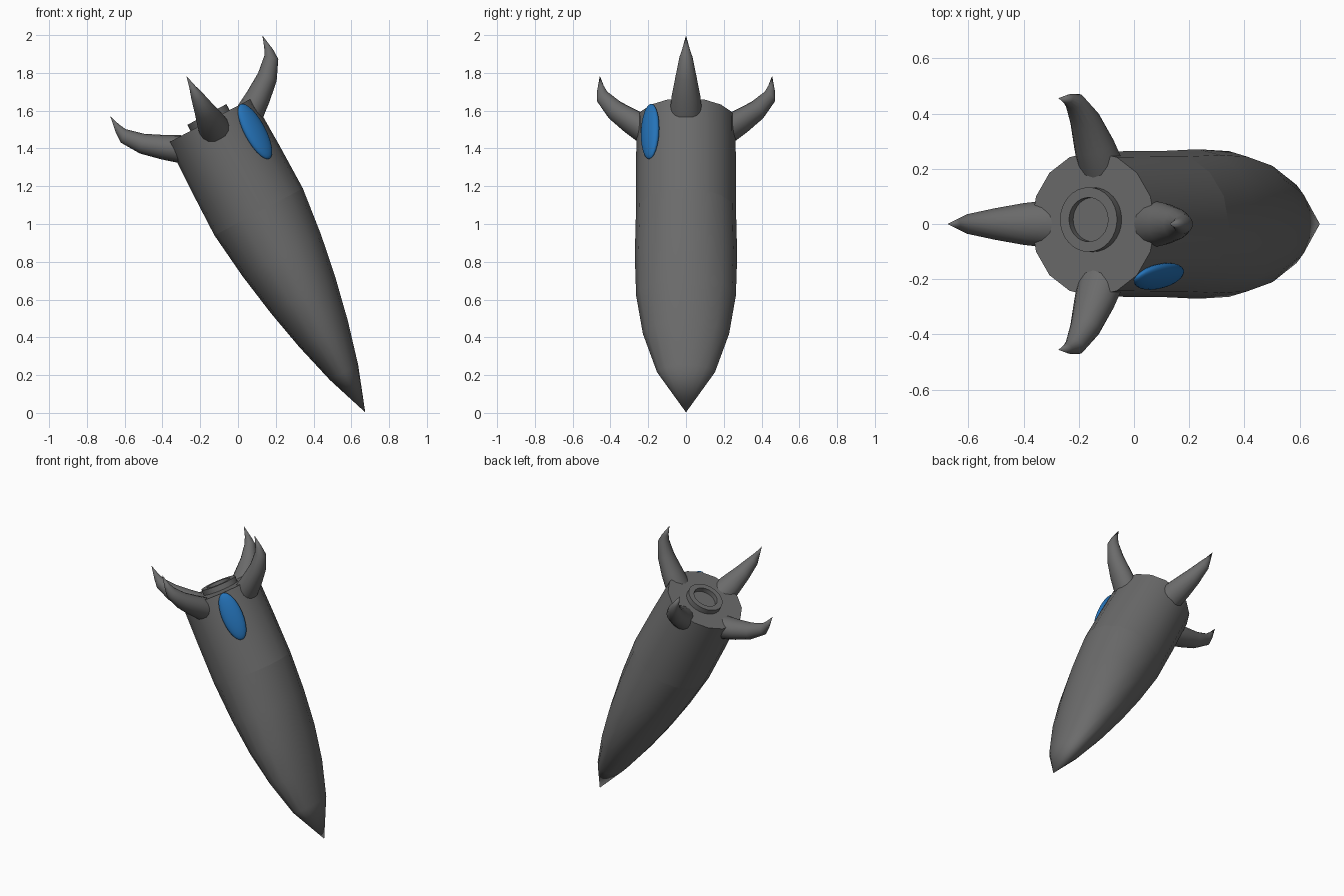
import bpy, bmesh, math
from mathutils import Matrix, Vector

if "Cube" in bpy.data.objects:
    bpy.data.objects.remove(bpy.data.objects["Cube"])

# Rocket frame: origin at the centre of the tail cap, local z towards the tail
FRAME = Matrix.Translation((-0.148, 0, 1.548)) @ Matrix.Rotation(math.radians(-28), 4, 'Y')


def material(name, rgb):
    m = bpy.data.materials.new(name)
    m.diffuse_color = (*rgb, 1)
    m.use_nodes = True
    m.node_tree.nodes["Principled BSDF"].inputs["Base Color"].default_value = m.diffuse_color
    return m


GREY = material("dark_grey", (0.147, 0.147, 0.147))
BLUE = material("window_blue", (0.018, 0.17, 0.48))


def finish(name, bm, mat, matrix, angle=40):
    bmesh.ops.remove_doubles(bm, verts=bm.verts, dist=1e-5)
    bmesh.ops.recalc_face_normals(bm, faces=bm.faces)
    me = bpy.data.meshes.new(name)
    bm.to_mesh(me)
    bm.free()
    me.materials.append(mat)
    ob = bpy.data.objects.new(name, me)
    ob.matrix_world = matrix
    bpy.context.collection.objects.link(ob)
    bpy.ops.object.select_all(action='DESELECT')
    ob.select_set(True)
    bpy.context.view_layer.objects.active = ob
    bpy.ops.object.shade_smooth_by_angle(angle=math.radians(angle))
    return ob


def loft(sections, sides, cap_start=False, cap_end=False):
    """Skin ellipses given as (centre, half axis a, half axis b)."""
    bm = bmesh.new()
    rings = []
    for c, a, b in sections:
        ring = []
        for i in range(sides):
            t = 2 * math.pi * i / sides
            ring.append(bm.verts.new(Vector(c) + Vector(a) * math.cos(t) + Vector(b) * math.sin(t)))
        rings.append(ring)
    for r, s in zip(rings, rings[1:]):
        for i in range(sides):
            j = (i + 1) % sides
            bm.faces.new((r[i], r[j], s[j], s[i]))
    if cap_start:
        bm.faces.new(rings[0])
    if cap_end:
        bm.faces.new(rings[-1])
    return bm


def turned(profile):
    """Profile of (height, x radius, y radius)."""
    return [((0, 0, z), (rx, 0, 0), (0, ry, 0)) for z, rx, ry in profile]


# Nose, slightly flattened towards the tip
nose = [(-1.75, 0, 0), (-1.51, 0.085, 0.153), (-1.28, 0.146, 0.228),
        (-1.05, 0.195, 0.264), (-0.81, 0.235, 0.271), (-0.548, 0.265, 0.265)]
finish("nose", loft(turned(nose), 16), GREY, FRAME, 60)

# Main body with flat tail cap
body = [(-0.548, 0.265, 0.265), (-0.27, 0.262, 0.264), (0, 0.254, 0.262)]
finish("body", loft(turned(body), 16, cap_end=True), GREY, FRAME)

# Exhaust ring with a recessed floor
ring = [(-0.005, 0.117, 0.117), (0.036, 0.117, 0.117), (0.036, 0.08, 0.08), (0.004, 0.08, 0.08)]
finish("exhaust_ring", loft(turned(ring), 32, cap_end=True), GREY,
       FRAME @ Matrix.Translation((0, 0.016, 0)))

# Four horn-shaped fins: (inner edge, outer edge, half width)
fin = [((0.14, -0.02), (0.21, -0.15), 0.084), ((0.175, 0.005), (0.255, -0.118), 0.085),
       ((0.25, 0.046), (0.325, -0.06), 0.076), ((0.343, 0.103), (0.41, 0.02), 0.056),
       ((0.415, 0.168), (0.472, 0.118), 0.035), ((0.435, 0.207), (0.471, 0.176), 0.019),
       ((0.456, 0.268), (0.456, 0.268), 0)]
sections = []
for (p0, t0), (p1, t1), w in fin:
    c = ((p0 + p1) / 2, 0, (t0 + t1) / 2)
    sections.append((c, ((p1 - p0) / 2, 0, (t1 - t0) / 2), (0, w, 0)))
for k in range(4):
    finish(f"fin_{k + 1}", loft(sections, 16, cap_start=True), GREY,
           FRAME @ Matrix.Rotation(k * math.pi / 2, 4, 'Z'), 60)

# Blue oval window bulging from the hull
bm = bmesh.new()
bmesh.ops.create_uvsphere(bm, u_segments=24, v_segments=14, radius=1)
bmesh.ops.scale(bm, vec=(0.068, 0.03, 0.163), verts=bm.verts)
finish("window", bm, BLUE, FRAME @ Matrix.Translation((0.183, -0.19, -0.163))
       @ Matrix.Rotation(math.radians(39), 4, 'Z'), 60)
